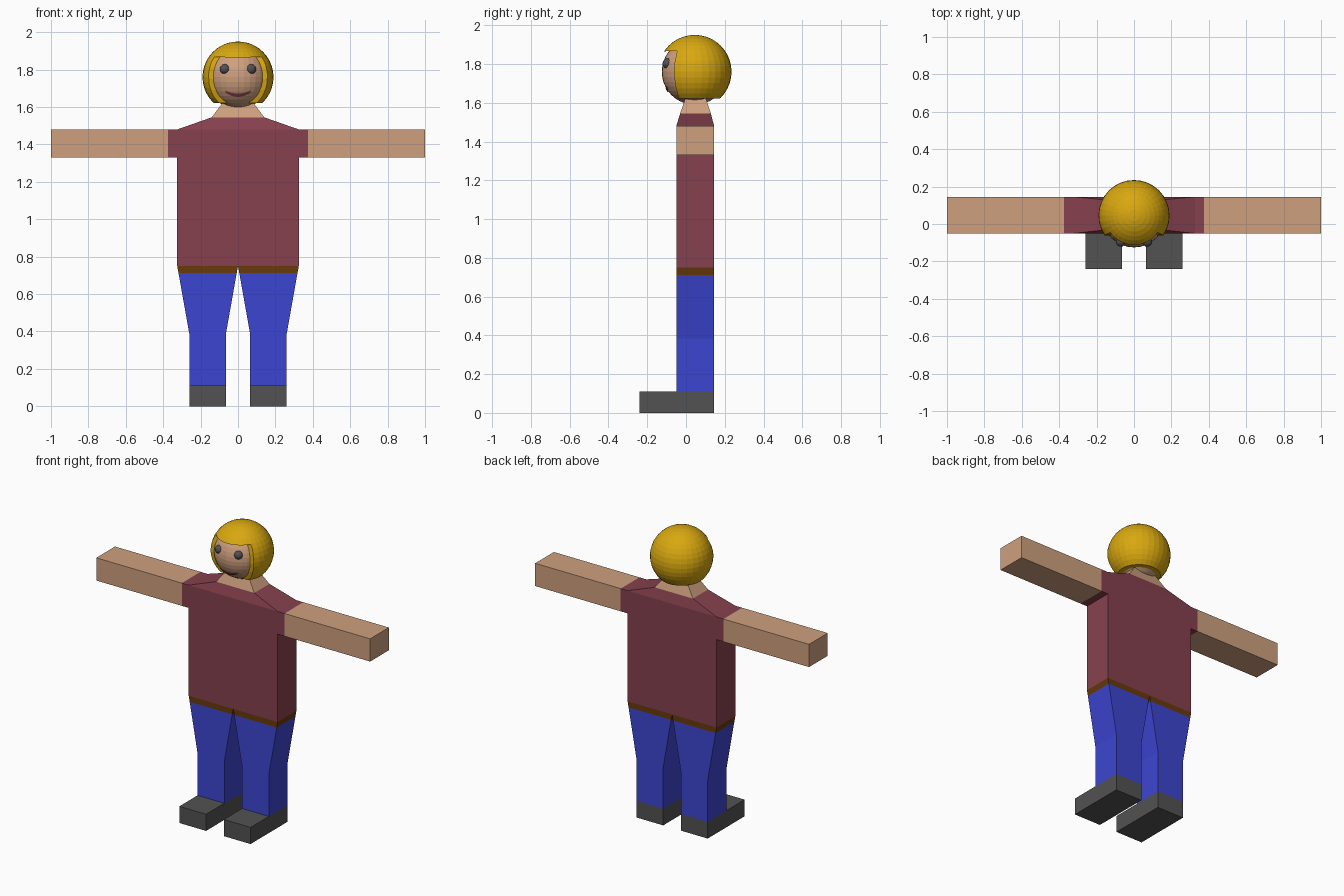
import bpy, bmesh, math
from mathutils import Vector

cube = bpy.data.objects.get("Cube")
if cube:
    bpy.data.objects.remove(cube, do_unlink=True)


def material(name, rgb):
    m = bpy.data.materials.new(name)
    m.use_nodes = True
    m.diffuse_color = (*rgb, 1)
    m.node_tree.nodes["Principled BSDF"].inputs["Base Color"].default_value = (*rgb, 1)
    return m


SKIN = material("skin", (0.62, 0.35, 0.21))
HAIR = material("golden hair", (0.69, 0.39, 0.005))
SHIRT = material("maroon", (0.24, 0.053, 0.077))
JEANS = material("blue", (0.046, 0.06, 0.63))
BELT = material("brown", (0.14, 0.042, 0.003))
SHOE = material("dark grey", (0.085, 0.085, 0.085))

BACK, FRONT = 0.145, -0.05
HEAD = Vector((0, 0.045, 1.76))
HEAD_R, HAIR_R = 0.17, 0.19


def finish(name, bm, mat):
    bmesh.ops.recalc_face_normals(bm, faces=bm.faces)
    me = bpy.data.meshes.new(name)
    bm.to_mesh(me)
    bm.free()
    me.materials.append(mat)
    ob = bpy.data.objects.new(name, me)
    bpy.context.collection.objects.link(ob)
    return ob


def loft(name, a, b, mat):
    """Solid between two matching outlines."""
    bm = bmesh.new()
    va, vb = ([bm.verts.new(p) for p in ring] for ring in (a, b))
    bm.faces.new(va)
    bm.faces.new(vb)
    for i in range(len(va)):
        j = (i + 1) % len(va)
        bm.faces.new((va[i], va[j], vb[j], vb[i]))
    return finish(name, bm, mat)


def front_prism(name, pts, mat, y0=FRONT, y1=BACK, side=1):
    return loft(name, [(side * x, y0, z) for x, z in pts],
                [(side * x, y1, z) for x, z in pts], mat)


def rect(x, y0, y1, z):
    return [(-x, y0, z), (x, y0, z), (x, y1, z), (-x, y1, z)]


def box_pts(x0, x1, z0, z1):
    return [(x0, z0), (x1, z0), (x1, z1), (x0, z1)]


def ball(name, centre, r, mat, u=32, v=20):
    bm = bmesh.new()
    bmesh.ops.create_uvsphere(bm, u_segments=u, v_segments=v, radius=r)
    bmesh.ops.translate(bm, verts=bm.verts, vec=centre)
    return finish(name, bm, mat)


# Torso, shoulders and neck
front_prism("shirt_body", box_pts(-0.325, 0.325, 0.75, 1.48), SHIRT)
loft("shirt_shoulders", rect(0.325, FRONT, BACK, 1.48), rect(0.14, -0.03, 0.128, 1.545), SHIRT)
loft("neck", rect(0.14, -0.03, 0.128, 1.545), rect(0.08, -0.003, 0.102, 1.625), SKIN)

# Limbs on each side
for side, label in ((1, "left"), (-1, "right")):
    front_prism(label + "_sleeve", box_pts(0.325, 0.375, 1.33, 1.48), SHIRT, side=side)
    front_prism(label + "_arm", box_pts(0.375, 1, 1.33, 1.48), SKIN, side=side)
    front_prism(label + "_belt", [(0, 0.75), (0.325, 0.75), (0.318, 0.712), (0.007, 0.712)],
                BELT, side=side)
    front_prism(label + "_leg", [(0.007, 0.712), (0.318, 0.712), (0.26, 0.385),
                                 (0.26, 0.11), (0.065, 0.11), (0.065, 0.385)], JEANS, side=side)
    front_prism(label + "_shoe", box_pts(0.065, 0.26, 0, 0.11), SHOE, y0=-0.24, side=side)
    ball(label + "_eye", (side * 0.07, -0.094, 1.802), 0.027, SHOE, 16, 10)

# Head
ball("head", HEAD, HEAD_R, SKIN)

# Hair cap, open at the face and below the ears
hair = ball("hair", HEAD, HAIR_R, HAIR)
outline = [(-0.3, 1.858), (-0.046, 1.868), (-0.058, 1.81), (-0.062, 1.75), (-0.055, 1.69),
           (-0.038, 1.622), (0.4, 1.622), (0.4, 2.1), (-0.3, 2.1)]
keep = loft("hair_cutter", [(-0.3, y, z) for y, z in outline],
            [(0.3, y, z) for y, z in outline], HAIR)
keep.hide_render = True
mod = hair.modifiers.new("trim", "BOOLEAN")
mod.operation = "INTERSECT"
mod.solver = "EXACT"
mod.object = keep
bpy.context.view_layer.objects.active = hair
bpy.ops.object.modifier_apply(modifier=mod.name)
bpy.data.objects.remove(keep, do_unlink=True)

# Smiling mouth, a thin strip following the face
bm = bmesh.new()
rows = []
STEPS = 12
for i in range(STEPS + 1):
    t = 2 * i / STEPS - 1
    x = 0.066 * t
    low = 1.654 + 0.022 * t * t
    column = []
    for z in (low, low + 0.009, low + 0.018 - 0.006 * t * t):
        reach = math.sqrt((HEAD_R + 0.004) ** 2 - x * x - (z - HEAD.z) ** 2)
        column.append(bm.verts.new((x, HEAD.y - reach, z)))
    rows.append(column)
for a, b in zip(rows, rows[1:]):
    for k in range(2):
        bm.faces.new((a[k], b[k], b[k + 1], a[k + 1]))
finish("mouth", bm, SHIRT)
